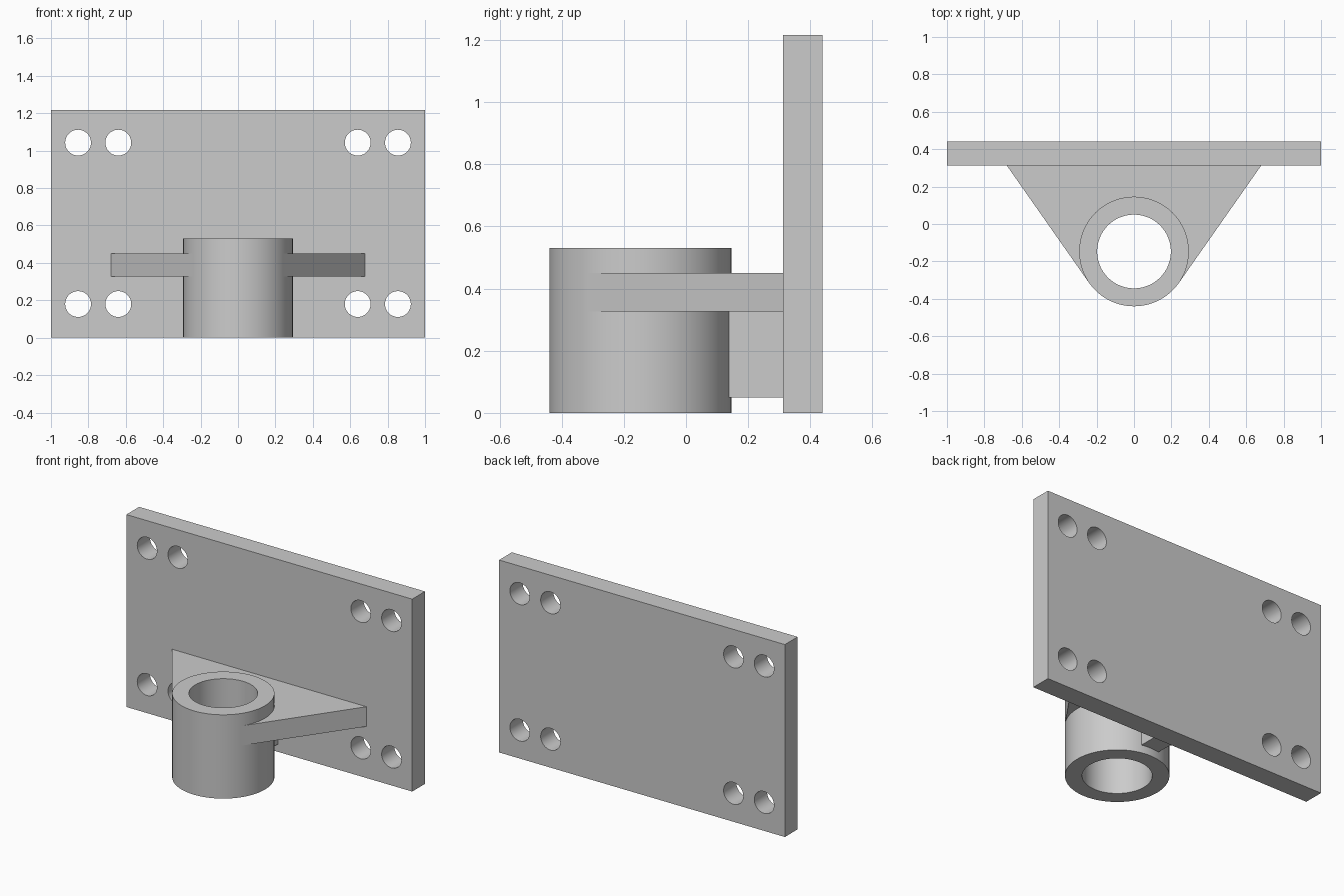
import bpy, bmesh
from math import sin, cos, pi, atan2, acos, hypot, radians

if "Cube" in bpy.data.objects:
    bpy.data.objects.remove(bpy.data.objects["Cube"])


def circle(cx, cy, r, n):
    return [(cx + r * cos(2 * pi * i / n), cy + r * sin(2 * pi * i / n)) for i in range(n)]


def rect(x0, y0, x1, y1):
    return [(x0, y0), (x1, y0), (x1, y1), (x0, y1)]


def prism(name, loops, depth, loc, rot_x=0.0):
    """Extrude a flat outline (further loops are holes), centred on loc."""
    curve = bpy.data.curves.new(name + "_profile", 'CURVE')
    curve.dimensions = '2D'
    curve.fill_mode = 'BOTH'
    curve.extrude = depth / 2
    for pts in loops:
        s = curve.splines.new('POLY')
        s.points.add(len(pts) - 1)
        for p, (x, y) in zip(s.points, pts):
            p.co = (x, y, 0, 1)
        s.use_cyclic_u = True
    tmp = bpy.data.objects.new(name + "_tmp", curve)
    bpy.context.collection.objects.link(tmp)
    bpy.context.view_layer.update()
    mesh = bpy.data.meshes.new_from_object(tmp)
    bpy.data.objects.remove(tmp)
    bpy.data.curves.remove(curve)
    bm = bmesh.new()
    bm.from_mesh(mesh)
    bmesh.ops.remove_doubles(bm, verts=bm.verts, dist=1e-5)
    bmesh.ops.recalc_face_normals(bm, faces=bm.faces)
    bm.to_mesh(mesh)
    bm.free()
    mesh.name = name
    ob = bpy.data.objects.new(name, mesh)
    bpy.context.collection.objects.link(ob)
    ob.location = loc
    ob.rotation_euler.x = rot_x
    bpy.ops.object.select_all(action='DESELECT')
    ob.select_set(True)
    bpy.context.view_layer.objects.active = ob
    bpy.ops.object.shade_smooth_by_angle(angle=radians(30))
    return ob


R, BORE, CY = 0.293, 0.197, -0.147      # socket radii and centre
FACE, BACK = 0.3125, 0.44               # plate front and back

# Mounting plate with eight bolt holes
holes = [circle(s * x, z, 0.069, 48) for s in (-1, 1) for x in (0.64, 0.855) for z in (0.18, 1.043)]
prism("mounting_plate", [rect(-1, 0, 1, 1.217)] + holes, BACK - FACE,
      (0, (FACE + BACK) / 2, 0), pi / 2)

# Tubular socket
prism("socket_tube", [circle(0, CY, R, 96), circle(0, CY, BORE, 96)], 0.53, (0, 0, 0.265))

# Horizontal web, sides tangent to the socket
wx, wy = 0.68, FACE - CY
t = atan2(wy, wx) - acos(R / hypot(wx, wy))
web = [(wx, FACE)]
for i in range(49):
    a = t + (pi - 2 * t) * i / 48
    r = R if i in (0, 48) else R - 0.004
    web.append((r * cos(a), CY + r * sin(a)))
web.append((-wx, FACE))
prism("horizontal_web", [web], 0.125, (0, 0, 0.3885))

# Vertical rib under the web
prism("vertical_rib", [rect(-0.0625, 0.135, 0.0625, FACE)], 0.276, (0, 0, 0.188))
